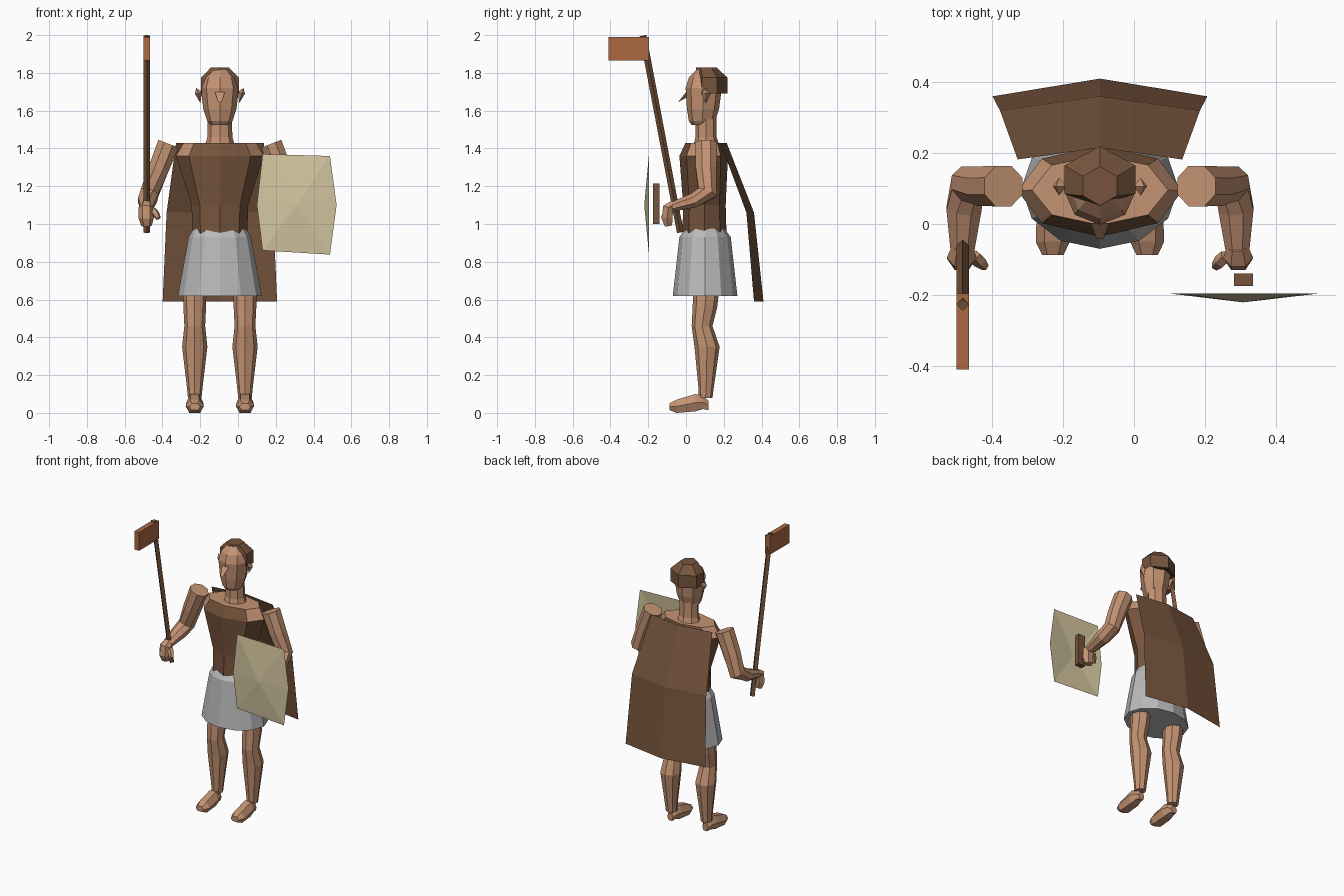
import bpy, bmesh, math
from mathutils import Vector

if "Cube" in bpy.data.objects:
    bpy.data.objects.remove(bpy.data.objects["Cube"])

CX = -0.096   # body centre line
CY = 0.1


def material(name, rgb):
    m = bpy.data.materials.new(name)
    lin = [((c / 255 + 0.055) / 1.055) ** 2.4 for c in rgb]
    m.diffuse_color = (*lin, 1)
    m.use_nodes = True
    m.node_tree.nodes["Principled BSDF"].inputs["Base Color"].default_value = m.diffuse_color
    return m


SKIN = material("skin", (196, 147, 115))
BROWN = material("brown leather", (118, 84, 60))
GREY = material("grey cloth", (186, 186, 186))
HIDE = material("pale hide", (212, 198, 160))
RUST = material("rusty metal", (172, 106, 66))


def make(name, verts, faces, *mats, closed=True):
    me = bpy.data.meshes.new(name)
    bm = bmesh.new()
    vs = [bm.verts.new(v) for v in verts]
    for f in faces:
        bm.faces.new([vs[i] for i in f])
    if closed:
        bmesh.ops.recalc_face_normals(bm, faces=bm.faces)
    bm.to_mesh(me)
    bm.free()
    for m in mats:
        me.materials.append(m)
    ob = bpy.data.objects.new(name, me)
    bpy.context.collection.objects.link(ob)
    return ob


def loft(name, rings, *mats):
    n = len(rings[0])
    verts = [p for r in rings for p in r]
    faces = [(k * n + i, k * n + (i + 1) % n, (k + 1) * n + (i + 1) % n, (k + 1) * n + i)
             for k in range(len(rings) - 1) for i in range(n)]
    faces += [tuple(range(n))[::-1], tuple(range(len(verts) - n, len(verts)))]
    return make(name, verts, faces, *mats)


def upright(name, levels, n, *mats, x=CX):
    """Stack of level rings: (z, half width, front y, back y), one corner to the front."""
    rings = []
    for z, rx, y0, y1 in levels:
        rings.append([(x + rx * math.sin(a), (y0 + y1) / 2 - (y1 - y0) / 2 * math.cos(a), z)
                      for a in (2 * math.pi * i / n for i in range(n))])
    return loft(name, rings, *mats)


def tube(name, path, n, mat, phase=0.0):
    """Rings set square to a path of (x, y, z, radius across x, other radius)."""
    pts = [Vector(p[:3]) for p in path]
    rings = []
    for k, p in enumerate(path):
        d1 = (pts[min(k + 1, len(pts) - 1)] - pts[max(k - 1, 0)]).normalized()
        v = d1.cross(Vector((1, 0, 0))).normalized()
        u = v.cross(d1)
        rings.append([pts[k] + u * p[3] * math.cos(a) + v * p[4] * math.sin(a)
                      for a in (2 * math.pi * i / n + phase for i in range(n))])
    return loft(name, rings, mat)


def box(name, x0, x1, y0, y1, z0, z1, mat):
    return loft(name, [[(x0, y0, z), (x1, y0, z), (x1, y1, z), (x0, y1, z)] for z in (z0, z1)], mat)


# Tunic, with bare shoulders and bare top
torso = upright("tunic", [(0.93, 0.145, -0.02, 0.215), (1.1, 0.15, -0.015, 0.21),
                          (1.36, 0.232, -0.035, 0.222), (1.43, 0.192, -0.003, 0.195)], 8, BROWN, SKIN)
for p in torso.data.polygons:
    if p.center.z > 1.42 or (p.center.z > 1.37 and abs(p.center.x - CX) > 0.15):
        p.material_index = 1

# Skirt
upright("skirt", [(0.62, 0.222, -0.07, 0.272), (0.93, 0.165, -0.035, 0.237),
                  (0.975, 0.14, -0.005, 0.205)], 12, GREY)

# Neck and head
upright("neck", [(1.42, 0.078, 0.04, 0.175), (1.46, 0.066, 0.05, 0.162), (1.58, 0.064, 0.05, 0.16)], 8, SKIN)
upright("head", [(1.525, 0.05, 0.03, 0.13), (1.545, 0.067, 0.015, 0.155), (1.61, 0.088, 0.005, 0.175),
                 (1.72, 0.101, -0.002, 0.19), (1.775, 0.085, 0.015, 0.19), (1.815, 0.05, 0.055, 0.16)], 8, SKIN)

# Nose wedge
make("nose", [(CX - 0.026, 0.002, 1.70), (CX + 0.026, 0.002, 1.70), (CX - 0.01, -0.042, 1.645),
              (CX + 0.01, -0.042, 1.645), (CX, 0.005, 1.67)],
     [(0, 2, 3, 1), (0, 4, 2), (1, 3, 4), (2, 4, 3), (0, 1, 4)], SKIN)

# Hair: flat crown, sloping ring and a drop down the back
ring = [(0, 0.055), (0.1, 0.085), (0.1, 0.165), (0, 0.22), (-0.1, 0.165), (-0.1, 0.085)]
crown = [(CX + 0.055 * math.sin(a), 0.107 - 0.055 * math.cos(a), 1.828)
         for a in (math.pi / 3 * i for i in range(6))]
brow = [(CX + x, y, 1.81 if y < 0.06 else 1.775) for x, y in ring]
nape = [(CX + x, y, 1.80 if y < 0.06 else 1.69) for x, y in ring]
loft("hair", [nape, brow, crown], BROWN)

for s, side in ((-1, "right"), (1, "left")):
    # Ears
    ex = CX + s * 0.115
    make(side + "_ear", [(ex - s * 0.02, 0.107, 1.70), (ex + s * 0.018, 0.107, 1.69), (ex, 0.08, 1.69),
                         (ex, 0.13, 1.69), (ex + s * 0.01, 0.105, 1.72), (ex - s * 0.012, 0.105, 1.64)],
         [(0, 2, 4), (2, 1, 4), (1, 3, 4), (3, 0, 4), (2, 0, 5), (1, 2, 5), (3, 1, 5), (0, 3, 5)], SKIN)

    # Arms bent forward at the elbow
    def ax(o):
        return CX + s * o
    tube(side + "_arm", [(ax(0.272), 0.107, 1.425, 0.062, 0.062), (ax(0.325), 0.107, 1.29, 0.058, 0.06),
                         (ax(0.372), 0.112, 1.165, 0.052, 0.056), (ax(0.384), 0.04, 1.125, 0.053, 0.042),
                         (ax(0.388), -0.075, 1.09, 0.036, 0.027)], 8, SKIN, math.pi / 8)
    # Fist and thumb
    tube(side + "_hand", [(ax(0.388), -0.065, 1.105, 0.03, 0.025), (ax(0.39), -0.095, 1.085, 0.042, 0.032),
                          (ax(0.39), -0.1, 1.03, 0.04, 0.034), (ax(0.388), -0.093, 0.99, 0.028, 0.022)], 6, SKIN)
    tube(side + "_thumb", [(ax(0.355), -0.09, 1.075, 0.018, 0.018), (ax(0.34), -0.105, 1.055, 0.02, 0.02),
                           (ax(0.325), -0.12, 1.03, 0.013, 0.013)], 5, SKIN)

    # Legs
    lx = CX + s * 0.133
    upright(side + "_leg", [(0.08, 0.036, 0.068, 0.14), (0.14, 0.042, 0.065, 0.148), (0.35, 0.067, 0.045, 0.178),
                            (0.46, 0.055, 0.03, 0.14), (0.56, 0.06, 0.035, 0.165),
                            (0.68, 0.062, 0.04, 0.18)], 8, SKIN, x=lx)
    # Feet: rings run from toe to heel (y, half width, bottom, top)
    rings = []
    for y, w, b, t in ((-0.088, 0.03, 0.015, 0.05), (-0.05, 0.048, 0.0, 0.07),
                       (0.05, 0.045, 0.008, 0.1), (0.09, 0.034, 0.02, 0.09), (0.118, 0.022, 0.015, 0.065)):
        m = (b + t) / 2
        rings.append([(lx + dx * w, y, z) for dx, z in
                      ((-0.6, b), (0.6, b), (1, m), (0.5, t), (-0.5, t), (-1, m))])
    loft(side + "_foot", rings, SKIN)

# Cape: folded sheet, rows of (half width, edge y, centre y, z)
verts = []
for w, ye, yc, z in ((0.232, 0.182, 0.215, 1.43), (0.282, 0.32, 0.36, 1.06), (0.303, 0.36, 0.41, 0.59)):
    verts += [(CX - w, ye, z), (CX, yc, z), (CX + w, ye, z)]
make("cape", verts, [(i, i + 1, i + 4, i + 3) for i in (0, 1, 3, 4)], BROWN, closed=False)

# Shield: shallow open six-sided cone with a grip behind it
rim = [(0.13, 1.37), (0.1, 1.1), (0.13, 0.86), (0.487, 0.838), (0.522, 1.1), (0.487, 1.36)]
make("shield", [(x, -0.196, z) for x, z in rim] + [(0.308, -0.221, 1.1)],
     [(i, (i + 1) % 6, 6) for i in range(6)], HIDE, closed=False)
box("shield_grip", 0.282, 0.335, -0.175, -0.14, 1.0, 1.215, BROWN)

# Axe
tube("axe_handle", [(-0.483, -0.03, 0.955, 0.018, 0.018), (-0.483, -0.228, 1.997, 0.018, 0.018)], 4, BROWN)
box("axe_blade", -0.501, -0.465, -0.41, -0.196, 1.865, 1.99, RUST)
